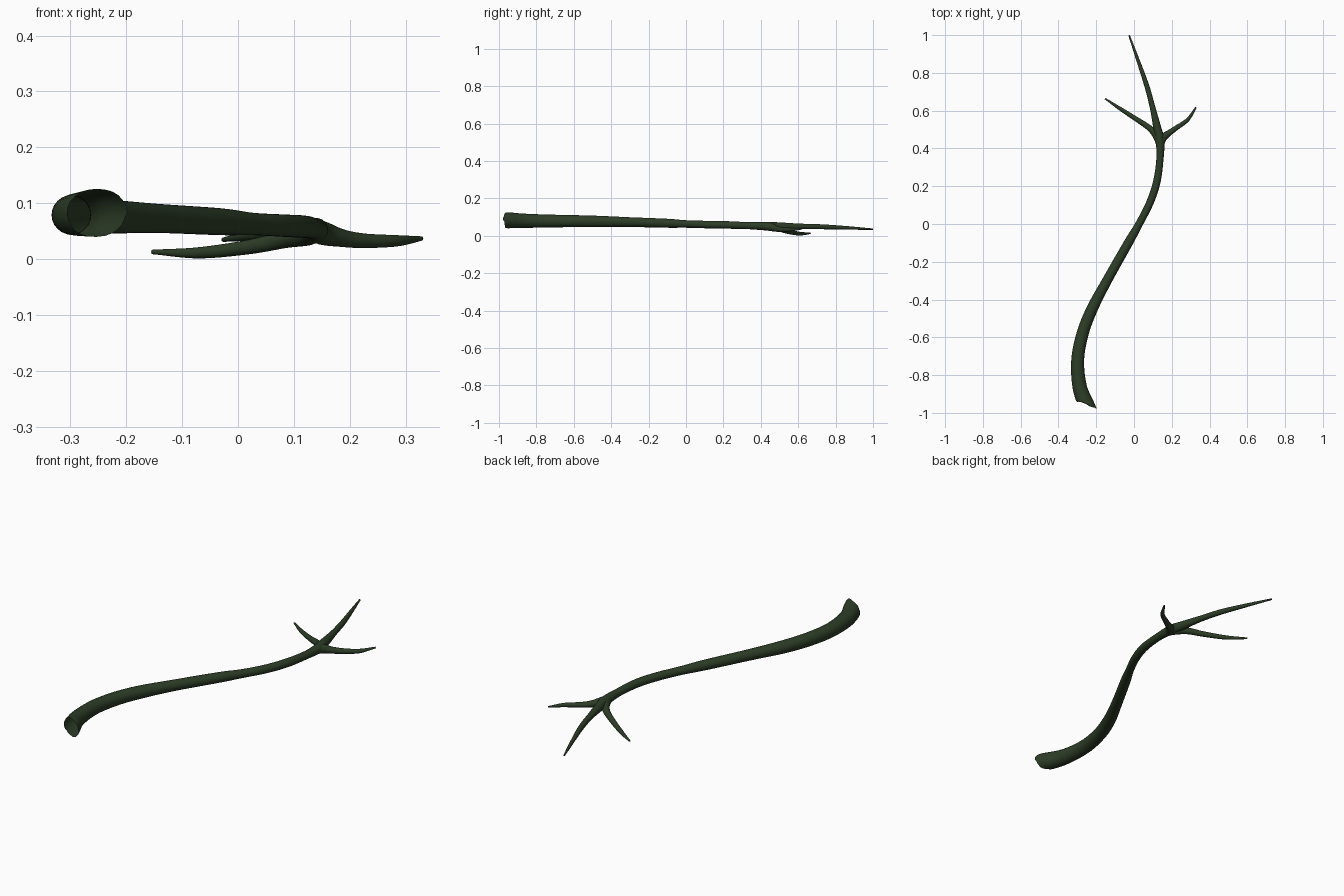
import bpy, bmesh, math, random
from mathutils import Vector

if "Cube" in bpy.data.objects:
    bpy.data.objects.remove(bpy.data.objects["Cube"])

random.seed(4)
SIDES = 24
UP = Vector((0, 0, 1))

bark = bpy.data.materials.new("dark_green_bark")
bark.diffuse_color = (0.026, 0.046, 0.02, 1)
bark.use_nodes = True
bark.node_tree.nodes["Principled BSDF"].inputs["Base Color"].default_value = bark.diffuse_color


def spline(pts, steps=8):
    """Catmull-Rom through (x, y, z, radius) points."""
    p = [Vector(q) for q in pts]
    p = [2 * p[0] - p[1]] + p + [2 * p[-1] - p[-2]]
    out = []
    for i in range(1, len(p) - 2):
        a, b, c, d = p[i - 1:i + 3]
        for s in range(steps):
            t = s / steps
            out.append(0.5 * (2 * b + (c - a) * t + (2 * a - 5 * b + 4 * c - d) * t * t
                              + (3 * b - a - 3 * c + d) * t ** 3))
    return out + [p[-2]]


def tube(name, pts, open_start=False):
    path = spline(pts)
    bm = bmesh.new()
    rings = []
    for i, q in enumerate(path):
        c = q.to_3d()
        tan = (path[min(i + 1, len(path) - 1)].to_3d() - path[max(i - 1, 0)].to_3d()).normalized()
        side = tan.cross(UP).normalized()
        up = side.cross(tan)
        # slanted, ragged cut fades out away from the open end
        cut = max(0, 1 - i / 6) if open_start else 0
        ring = []
        for k in range(SIDES):
            a = 2 * math.pi * k / SIDES
            v = c + q[3] * (math.cos(a) * side + math.sin(a) * up)
            v -= tan * cut * 0.038 * math.cos(a)
            if open_start and i == 0:
                v += tan * random.uniform(-0.006, 0.006)
            ring.append(bm.verts.new(v))
        rings.append(ring)
    for r, s in zip(rings, rings[1:]):
        for k in range(SIDES):
            n = (k + 1) % SIDES
            bm.faces.new((r[k], r[n], s[n], s[k]))
    bm.faces.new(rings[-1])
    if not open_start:
        bm.faces.new(rings[0])
    bmesh.ops.recalc_face_normals(bm, faces=bm.faces)
    me = bpy.data.meshes.new(name)
    bm.to_mesh(me)
    bm.free()
    me.materials.append(bark)
    ob = bpy.data.objects.new(name, me)
    bpy.context.collection.objects.link(ob)
    bpy.context.view_layer.objects.active = ob
    ob.select_set(True)
    bpy.ops.object.shade_smooth_by_angle(angle=math.radians(50))
    ob.select_set(False)


# hollow-ended stem running on into the long middle twig
tube("stem", [
    (-0.253, -0.955, 0.083, 0.043), (-0.288, -0.86, 0.080, 0.038), (-0.298, -0.72, 0.079, 0.034),
    (-0.272, -0.58, 0.078, 0.032), (-0.222, -0.45, 0.076, 0.030), (-0.143, -0.30, 0.073, 0.026),
    (-0.030, -0.10, 0.067, 0.024), (0.027, 0.00, 0.063, 0.020), (0.083, 0.11, 0.060, 0.020),
    (0.120, 0.22, 0.058, 0.020), (0.137, 0.34, 0.054, 0.019), (0.138, 0.44, 0.051, 0.023),
    (0.123, 0.51, 0.050, 0.021), (0.100, 0.61, 0.050, 0.015), (0.068, 0.73, 0.048, 0.013),
    (0.020, 0.87, 0.042, 0.009), (-0.026, 0.999, 0.035, 0.004)], open_start=True)

# left side twig, drooping to the ground
tube("left_twig", [
    (0.138, 0.39, 0.051, 0.014), (0.126, 0.455, 0.046, 0.021), (0.085, 0.505, 0.036, 0.016),
    (0.020, 0.550, 0.022, 0.013), (-0.070, 0.608, 0.0115, 0.010), (-0.153, 0.664, 0.013, 0.004)])

# right side twig, hooked towards the tip
tube("right_twig", [
    (0.138, 0.39, 0.051, 0.014), (0.150, 0.450, 0.047, 0.021), (0.185, 0.481, 0.038, 0.016),
    (0.226, 0.510, 0.033, 0.013), (0.285, 0.553, 0.033, 0.010), (0.328, 0.618, 0.037, 0.004)])
